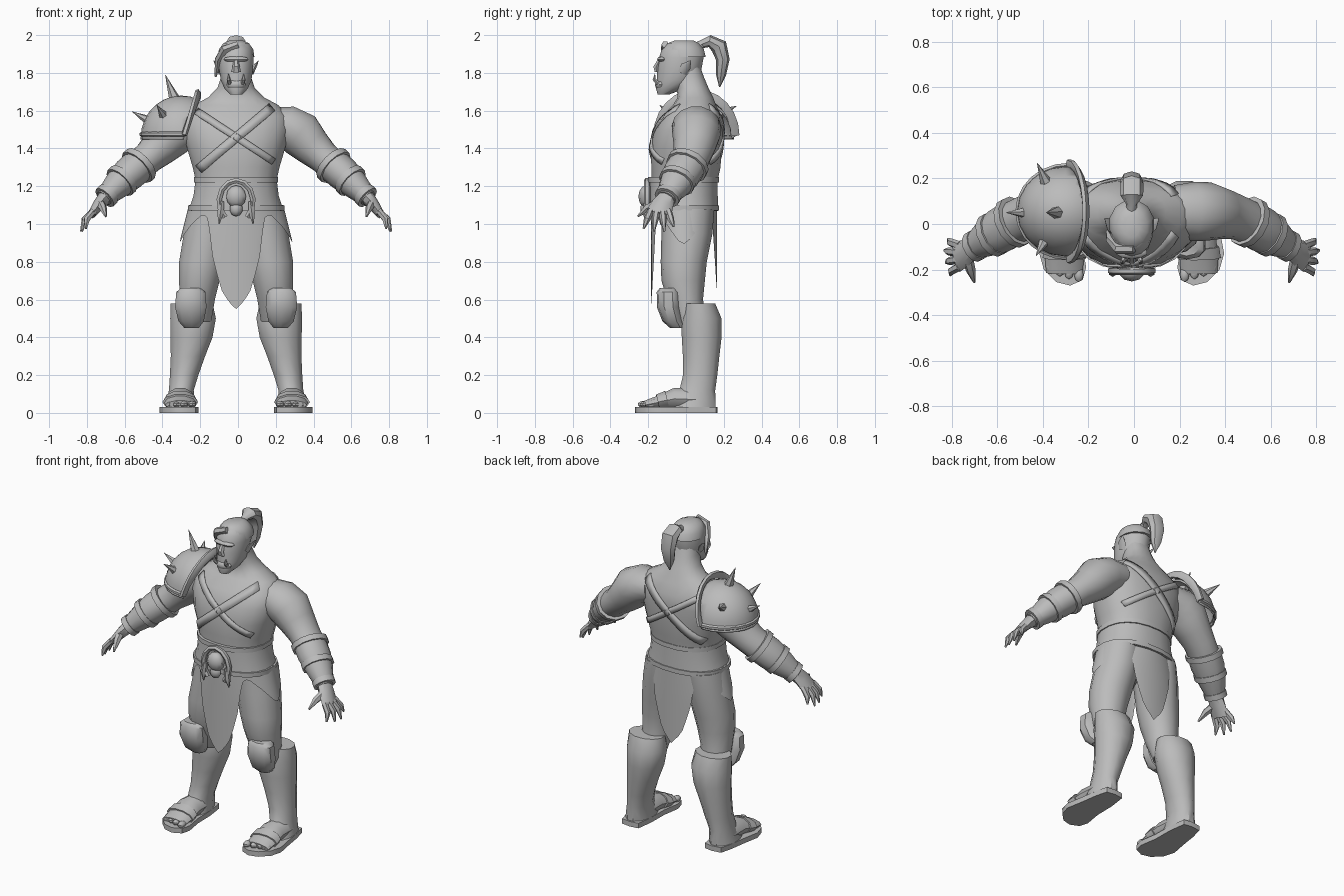
import bpy, bmesh, math
from mathutils import Vector

OX = -0.01  # body centre line
grey = bpy.data.materials.new("plain grey")
grey.diffuse_color = (0.5, 0.5, 0.5, 1)


def finish(name, bm, mirror=False, x=OX, angle=40, solid=0):
    bmesh.ops.recalc_face_normals(bm, faces=bm.faces)
    me = bpy.data.meshes.new(name)
    bm.to_mesh(me)
    bm.free()
    ob = bpy.data.objects.new(name, me)
    bpy.context.collection.objects.link(ob)
    me.materials.append(grey)
    ob.location.x = x
    bpy.ops.object.select_all(action='DESELECT')
    ob.select_set(True)
    bpy.context.view_layer.objects.active = ob
    bpy.ops.object.shade_smooth_by_angle(angle=math.radians(angle))
    if solid:
        ob.modifiers.new("Thickness", 'SOLIDIFY').thickness = solid
    if mirror:
        ob.modifiers.new("Mirror", 'MIRROR').use_mirror_merge = False
    return ob


def skin(rings, cap=True, closed=True):
    bm = bmesh.new()
    vs = [[bm.verts.new(p) for p in r] for r in rings]
    n = len(vs[0])
    for r, s in zip(vs, vs[1:]):
        for i in range(n if closed else n - 1):
            j = (i + 1) % n
            bm.faces.new((r[i], r[j], s[j], s[i]))
    if cap:
        bm.faces.new(vs[0])
        bm.faces.new(vs[-1])
    return bm


def oval(x, y, z, rx, ry, n, p=2):
    out = []
    for i in range(n):
        a = math.tau * (i + 0.5) / n
        c, s = math.cos(a), math.sin(a)
        out.append((x + rx * math.copysign(abs(c) ** (2 / p), c),
                    y + ry * math.copysign(abs(s) ** (2 / p), s), z))
    return out


def loft(name, rows, n=16, p=2, cap=True, **kw):
    """Stack of level ovals: x, y, z, rx, ry."""
    return finish(name, skin([oval(*r, n, p) for r in rows], cap), **kw)


def tube(name, pts, n=10, ref=(0, 1, 0), **kw):
    """Tube along a path of x, y, z, radius along ref, radius across ref."""
    P = [Vector(q[:3]) for q in pts]
    rings = []
    for i, q in enumerate(pts):
        t = (P[min(i + 1, len(P) - 1)] - P[max(i - 1, 0)]).normalized()
        a = Vector(ref)
        a = (a - t * a.dot(t)).normalized()
        b = t.cross(a)
        rings.append([P[i] + a * q[3] * math.cos(k) + b * q[4] * math.sin(k)
                      for k in (math.tau * j / n for j in range(n))])
    return finish(name, skin(rings), **kw)


def ball(name, c, s, n=10, **kw):
    bm = bmesh.new()
    bmesh.ops.create_uvsphere(bm, u_segments=n, v_segments=max(5, n // 2 + 1), radius=1)
    for v in bm.verts:
        v.co = Vector((c[i] + v.co[i] * s[i] for i in range(3)))
    return finish(name, bm, **kw)


def lerp(table, x):
    for (a, u), (b, v) in zip(table, table[1:]):
        if x <= b:
            return u + (v - u) * max(0, (x - a) / (b - a))
    return table[-1][1]


# Torso and neck: z, rx, cy, ry
TORSO = [(1.05, .235, -.01, .165), (1.2, .21, -.01, .172), (1.3, .232, 0, .185), (1.4, .262, 0, .19),
         (1.5, .285, .015, .183), (1.57, .28, .03, .16), (1.63, .225, .045, .115),
         (1.67, .15, .05, .095), (1.72, .1, .035, .085), (1.78, .08, .015, .08), (1.85, .07, 0, .07)]
loft("torso", [(0, cy, z, rx, ry) for z, rx, cy, ry in TORSO], 20, 2.3)

# Head
loft("head", [(0, -.12, 1.685, .032, .03), (0, -.085, 1.715, .062, .073), (0, -.045, 1.76, .083, .11),
              (0, -.035, 1.82, .092, .117), (0, -.025, 1.88, .095, .118), (0, -.02, 1.92, .09, .11),
              (0, -.02, 1.95, .07, .085), (0, -.02, 1.966, .035, .045)], 14)
loft("hair_cap", [(0, .0, 1.885, .1, .108), (0, -.01, 1.925, .094, .108),
                  (0, -.015, 1.957, .07, .085), (0, -.01, 1.972, .035, .05)], 12)
ball("brow", (0, -.125, 1.872), (.07, .028, .017))
tube("nose", [(0, -.138, 1.87, .012, .012), (0, -.16, 1.83, .02, .015), (0, -.155, 1.805, .026, .012)], 6, (1, 0, 0))
ball("jaw", (0, -.125, 1.738), (.055, .04, .032))
tube("tusk", [(.034, -.148, 1.745, .012, .012), (.04, -.168, 1.765, .01, .01), (.041, -.165, 1.797, .001, .001)],
     6, (1, 0, 0), mirror=True)
tube("ear", [(.084, -.02, 1.80, .024, .012), (.1, .0, 1.835, .028, .01), (.118, .025, 1.865, .002, .002)],
     6, mirror=True)
tube("ponytail", [(0, .05, 1.93, .03, .03), (0, .085, 1.952, .022, .022), (0, .125, 1.968, .05, .032),
                  (0, .175, 1.94, .052, .045), (0, .195, 1.87, .048, .036), (0, .185, 1.79, .035, .027),
                  (0, .178, 1.725, .003, .003)], 8, (1, 0, 0))
tube("side_lock", [(.01, -.11, 1.95, .02, .02), (-.06, -.11, 1.925, .024, .024), (-.095, -.065, 1.87, .02, .02),
                   (-.108, -.03, 1.78, .006, .006)], 6)


# Chest and back straps hugging the torso
def strap(name, x0, z0, x1, z1, side, w=.024):
    d = Vector((x1 - x0, z1 - z0)).normalized()
    rings = []
    for k in range(17):
        row = []
        for s in (-w, w):
            x = x0 + (x1 - x0) * k / 16 - d.y * s
            z = z0 + (z1 - z0) * k / 16 + d.x * s
            rx, cy, ry = (lerp([(r[0], r[i]) for r in TORSO], z) for i in (1, 2, 3))
            u = min(abs(x) / rx, .99)
            row.append((x, cy + side * (ry * (1 - u ** 2.3) ** (1 / 2.3) + .009), z))
        rings.append(row)
    finish(name, skin(rings, False, False), solid=.012)


for side, label in ((-1, "front"), (1, "back")):
    strap(label + "_strap_rising", -.2, 1.29, .19, 1.62, side)
    strap(label + "_strap_falling", -.21, 1.6, .2, 1.33, side, .018)

# Arms, bracers and hands
tube("arm", [(.18, .06, 1.53, .11, .09), (.27, .055, 1.515, .13, .115), (.34, .055, 1.475, .128, .125),
             (.40, .045, 1.41, .112, .105), (.46, .03, 1.355, .1, .088), (.53, .0, 1.295, .095, .085),
             (.62, -.055, 1.215, .078, .07), (.70, -.105, 1.135, .05, .045)], 14, mirror=True)
tube("bracer", [(.515, .008, 1.31, .103, .092), (.57, -.025, 1.262, .103, .09), (.63, -.06, 1.205, .085, .075),
                (.685, -.095, 1.15, .06, .056)], 12, mirror=True)
for i, (x, y, z, r) in enumerate([(.515, .008, 1.31, .115), (.605, -.045, 1.23, .1), (.685, -.095, 1.15, .07)]):
    d = Vector((.66, -.39, -.64)) * .017
    tube("bracer_band_%d" % i, [(x - d.x, y - d.y, z - d.z, r, r * .92), (x + d.x, y + d.y, z + d.z, r, r * .92)],
         12, mirror=True)
tube("palm", [(.69, -.1, 1.145, .045, .04), (.725, -.125, 1.105, .06, .032), (.765, -.145, 1.05, .068, .022)],
     8, mirror=True)
for i, (y0, x, y, z) in enumerate([(-.095, .805, -.065, .985), (-.125, .822, -.115, .96),
                                   (-.155, .815, -.17, .96), (-.187, .795, -.225, .975)]):
    tube("finger_%d" % i, [(.755, y0, 1.07, .02, .018), ((.785 + x) / 2, (y0 + y) / 2, 1.025, .018, .018),
                           (x, y, z, .005, .005)], 6, mirror=True)
tube("thumb", [(.72, -.15, 1.11, .025, .025), (.705, -.205, 1.085, .021, .021), (.69, -.255, 1.04, .006, .006)],
     6, (1, 0, 0), mirror=True)

# Belt with rims
loft("belt", [(0, -.013, 1.07, .255, .185), (0, -.013, 1.15, .228, .183), (0, -.013, 1.235, .217, .182)], 20, 2.3)
for z, rx in ((1.235, .225), (1.085, .258)):
    loft("belt_rim", [(0, -.013, z - .014, rx, .19), (0, -.013, z + .014, rx, .19)], 20, 2.3)

# Skirt: hem height by angle from the front gives front, side and back flaps
HEM = [(0, .55), (.13, .585), (.27, .65), (.42, .8), (.5, .95), (.62, 1.04), (.75, 1.05), (1.05, .99),
       (1.4, .91), (1.57, .895), (1.75, .92), (2.1, .99), (2.35, 1.05), (2.5, 1.05), (2.62, .97),
       (2.75, .82), (2.9, .69), (math.pi, .61)]
rows = []
for k in range(7):
    row = []
    for i in range(72):
        a = math.tau * i / 72
        z = 1.1 + (lerp(HEM, min(a, math.tau - a)) - 1.1) * k / 6
        rx = lerp([(.5, .285), (.9, .3), (1.1, .25)], z)
        row.append((rx * math.sin(a), -.01 - .175 * math.cos(a), z))
    rows.append(row)
finish("skirt", skin(rows, False))

# Skull buckle with arched frame and tassels
ball("skull", (0, -.21, 1.145), (.055, .042, .06))
ball("skull_jaw", (0, -.212, 1.08), (.035, .03, .04), 8)
tube("buckle_frame", [(.09 * math.cos(a), -.205, 1.12 + .11 * math.sin(a), .018, .016)
                      for a in (math.radians(-50 + 28 * k) for k in range(11))], 6)
tube("tassel", [(.075, -.21, 1.12, .012, .012), (.083, -.212, 1.06, .02, .02), (.09, -.205, 1.0, .003, .003)],
     6, mirror=True)

# Legs, boots and knee guards
loft("hips", [(0, 0, .95, .1, .1), (0, 0, 1.0, .2, .14), (0, 0, 1.1, .23, .16)], 16)
loft("thigh", [(.135, .01, 1.08, .12, .14), (.152, .005, .95, .128, .135), (.18, -.012, .8, .125, .122),
               (.195, -.015, .7, .11, .115), (.205, -.005, .6, .095, .095), (.215, .03, .48, .085, .08)],
     14, mirror=True)
loft("boot", [(.235, .072, .58, .115, .085), (.228, .08, .5, .125, .112), (.236, .083, .4, .115, .109),
              (.255, .08, .3, .094, .1), (.275, .075, .2, .078, .094), (.29, .06, .12, .068, .098),
              (.297, .035, .03, .078, .125)], 12, mirror=True)
loft("knee_guard", [(.24, -.09, .66, .055, .05), (.24, -.095, .64, .08, .06), (.24, -.092, .56, .087, .062),
                    (.238, -.07, .485, .07, .055), (.236, -.045, .45, .04, .04)], 10, 2.4, mirror=True)

# Feet: sole, upper, sandal strap, toes
SOLE = [(.235, .16), (.22, .05), (.218, -.08), (.2, -.19), (.215, -.245), (.27, -.27), (.33, -.255),
        (.385, -.2), (.405, -.13), (.385, -.02), (.37, .08), (.35, .16), (.29, .168)]
finish("sole", skin([[(x, y, z) for x, y in SOLE] for z in (0, .032)]), mirror=True)
tube("foot", [(.295, .06, .07, .07, .06), (.295, -.06, .075, .075, .06), (.295, -.15, .055, .085, .036),
              (.295, -.215, .042, .08, .024)], 10, (1, 0, 0), mirror=True)
tube("foot_strap", [(.295, -.1, .068, .088, .052), (.296, -.15, .057, .095, .043)], 10, (1, 0, 0), mirror=True)
for i, x in enumerate((.232, .275, .315, .353)):
    ball("toe_%d" % i, (x, -.222 + .012 * i, .045), (.022, .034, .019), 8, mirror=True)

# Shoulder guard: cut ellipsoid with rims and spikes on one side only
bm = bmesh.new()
bmesh.ops.create_uvsphere(bm, u_segments=20, v_segments=14, radius=1)
for v in bm.verts:
    v.co = Vector((-.3 + .215 * v.co.x, .055 + .2 * v.co.y, 1.46 + .22 * v.co.z))
for co, no in (((0, 0, 1.46), (0, 0, -1)), ((-.285, 0, 1.46), (.93, 0, -.37))):
    bmesh.ops.bisect_plane(bm, geom=bm.verts[:] + bm.edges[:] + bm.faces[:], plane_co=co, plane_no=no, clear_outer=True)
finish("shoulder_guard", bm, x=0, solid=.012)
arc = [math.pi * k / 12 for k in range(13)]
tube("shoulder_rim", [(-.285 + .075 * math.sin(a), .055 + .205 * math.cos(a), 1.47 + .22 * math.sin(a), .016, .026)
                      for a in arc], 6, (1, 0, .35), x=0)
tube("shoulder_edge", [(-.285 - .225 * math.sin(a), .055 + .203 * math.cos(a), 1.475, .014, .012) for a in arc],
     6, (0, 0, 1), x=0)
for i, (b, t) in enumerate([((-.335, .05, 1.66), (-.385, .05, 1.79)), ((-.46, .05, 1.54), (-.56, .05, 1.595)),
                            ((-.38, .17, 1.58), (-.425, .268, 1.625)), ((-.385, -.06, 1.56), (-.43, -.14, 1.63))]):
    d = (Vector(b) - Vector(t)) * .2 + Vector(b)
    tube("spike_%d" % i, [(*d, .036, .036), (*t, .001, .001)], 6, (.3, 1, .2), x=0)
